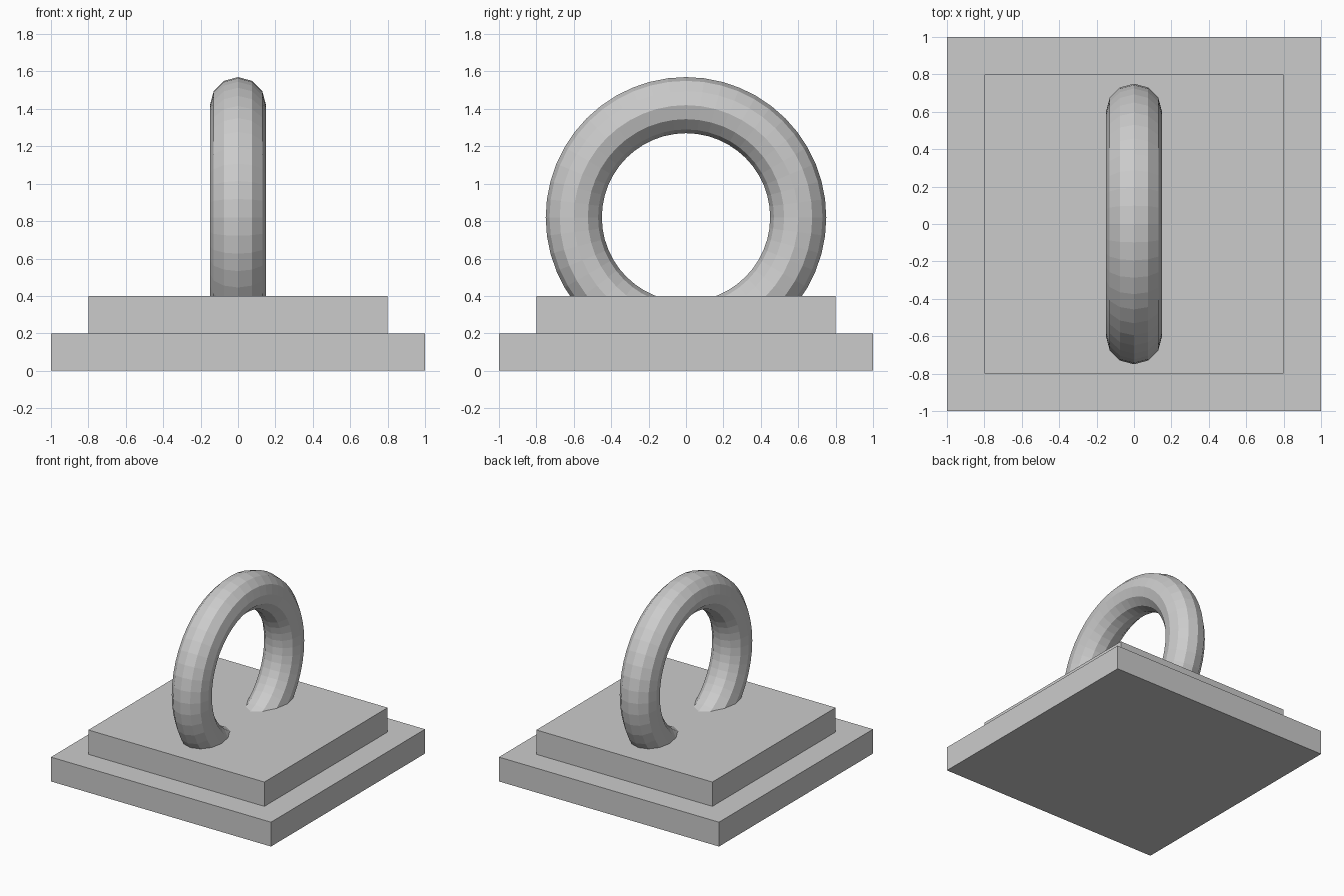
import bpy
from math import pi

if "Cube" in bpy.data.objects:
    bpy.data.objects.remove(bpy.data.objects["Cube"])


def slab(name, width, z_bottom, height):
    bpy.ops.mesh.primitive_cube_add(size=1, location=(0, 0, z_bottom + height / 2))
    ob = bpy.context.object
    ob.name = name
    ob.scale = (width, width, height)
    bpy.ops.object.transform_apply(location=False, rotation=False, scale=True)
    return ob


# Two-step square plinth
slab("lower_step", 2.0, 0.0, 0.2)
slab("upper_step", 1.6, 0.2, 0.2)

# Upright faceted ring, sunk into the plinth, with its axis along x
bpy.ops.mesh.primitive_torus_add(
    major_radius=0.6, minor_radius=0.15,
    major_segments=48, minor_segments=12,
    location=(0, 0, 0.82), rotation=(0, pi / 2, 0))
ring = bpy.context.object
ring.name = "ring"
bpy.ops.object.shade_flat()
